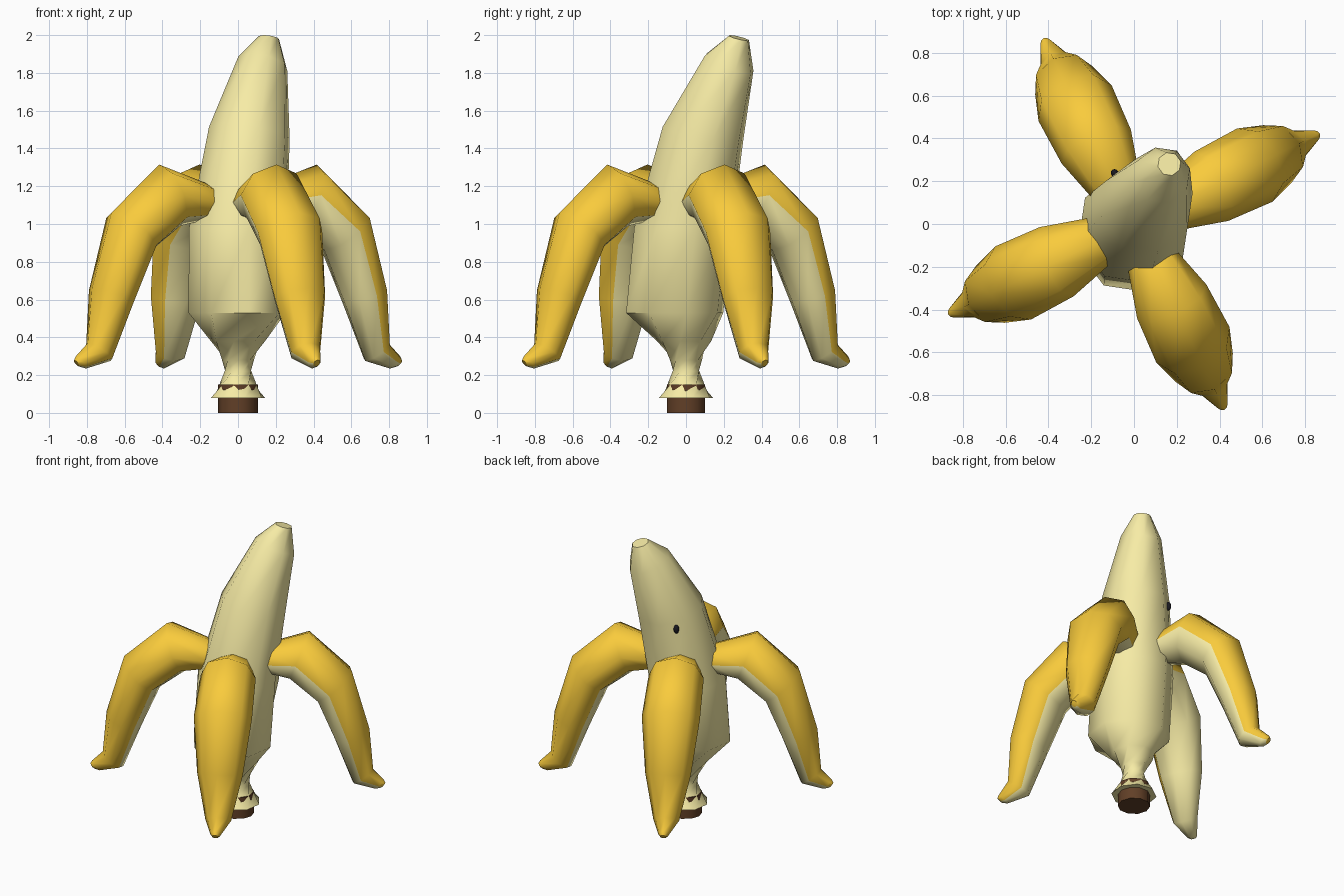
import bpy, bmesh
from math import sin, cos, radians, pi
from mathutils import Vector

if "Cube" in bpy.data.objects:
    bpy.data.objects.remove(bpy.data.objects["Cube"])


def material(name, rgb):
    m = bpy.data.materials.new(name)
    m.diffuse_color = (*rgb, 1)
    m.use_nodes = True
    m.node_tree.nodes["Principled BSDF"].inputs["Base Color"].default_value = m.diffuse_color
    return m


YELLOW = material("peel_yellow", (0.95, 0.60, 0.045))
CREAM = material("flesh_cream", (0.93, 0.84, 0.38))
BROWN = material("stem_brown", (0.12, 0.05, 0.02))
BLACK = material("eye_black", (0.01, 0.01, 0.015))


def loft(name, rings, mats, pick=lambda k: 0, angle=50):
    """Skin a list of equal point rings; pick(side) gives the material slot."""
    bm = bmesh.new()
    vs = [[bm.verts.new(p) for p in ring] for ring in rings]
    n = len(vs[0])
    for a, b in zip(vs, vs[1:]):
        for k in range(n):
            j = (k + 1) % n
            bm.faces.new((a[k], a[j], b[j], b[k])).material_index = pick(k)
    bm.faces.new(vs[0][::-1])
    bm.faces.new(vs[-1])
    bmesh.ops.recalc_face_normals(bm, faces=bm.faces)
    me = bpy.data.meshes.new(name)
    bm.to_mesh(me)
    bm.free()
    ob = bpy.data.objects.new(name, me)
    bpy.context.collection.objects.link(ob)
    for m in mats:
        me.materials.append(m)
    smooth(ob, angle)
    return ob


def smooth(ob, angle):
    bpy.ops.object.select_all(action='DESELECT')
    ob.select_set(True)
    bpy.context.view_layer.objects.active = ob
    bpy.ops.object.shade_smooth_by_angle(angle=radians(angle))


# Flesh: leaning body with a twisted neck and a flared foot
BEND = radians(59)
# z, centre x, centre y, radius, tilt, twist in degrees
BODY = [
    (0.08, 0, 0, 0.147, 0, -135),
    (0.15, 0, 0, 0.10, 0, -115),
    (0.22, 0, 0, 0.075, 0, -85),
    (0.28, 0, 0, 0.085, 0, -55),
    (0.38, 0, -0.01, 0.145, 0, -22),
    (0.53, -0.005, -0.06, 0.265, 0, 0),
    (0.98, 0, -0.015, 0.267, 0, 0),
    (1.48, 0.06, 0.09, 0.22, -0.22, 0),
    (1.85, 0.132, 0.228, 0.133, -0.42, 0),
    (1.985, 0.165, 0.28, 0.055, -0.28, 0),
]
rings = []
for z, cx, cy, r, tilt, twist in BODY:
    ring = []
    for k in range(8):
        a = 2 * pi * k / 8 + radians(twist)
        ring.append((cx + r * cos(a + BEND), cy + r * sin(a + BEND), z + tilt * r * cos(a)))
    rings.append(ring)
loft("flesh", rings, [CREAM])

# Stem
rings = [[(0.105 * cos(2 * pi * k / 10), 0.105 * sin(2 * pi * k / 10), z) for k in range(10)]
         for z in (0, 0.15)]
loft("stem", rings, [BROWN], angle=50)

# Peel strips: outer point (d, z), inner point (d, z), half width
PEEL = [
    (0.17, 1.21, 0.20, 1.02, 0.12),
    (0.465, 1.315, 0.34, 0.99, 0.18),
    (0.745, 1.06, 0.51, 0.86, 0.19),
    (0.86, 0.66, 0.63, 0.58, 0.15),
    (0.885, 0.37, 0.75, 0.275, 0.085),
    (0.955, 0.30, 0.895, 0.235, 0.035),
    (0.965, 0.28, 0.935, 0.245, 0.02),
]
for i in range(4):
    az = radians(26 + 90 * i)
    out = Vector((cos(az), sin(az), 0))
    side = Vector((-sin(az), cos(az), 0))
    up = Vector((0, 0, 1))
    rings = []
    for od, oz, nd, nz, hw in PEEL:
        o, n = out * od + up * oz, out * nd + up * nz
        mid, half = (o + n) / 2, (o - n) / 2
        rings.append([mid + half * sin(2 * pi * k / 8) + side * hw * cos(2 * pi * k / 8)
                      for k in range(8)])
    # the yellow skin wraps round one flank
    loft(f"peel_strip_{i + 1}", rings, [YELLOW, CREAM], lambda k: int(4 <= k <= 6), 60)

# Eye: small dark oval on the back of the flesh
bpy.ops.mesh.primitive_uv_sphere_add(segments=12, ring_count=8, radius=1, location=(-0.09, 0.237, 1.42))
eye = bpy.context.object
eye.name = "eye"
eye.scale = (0.018, 0.02, 0.03)
eye.rotation_euler = (0, 0, radians(35))
eye.data.materials.append(BLACK)
smooth(eye, 60)
